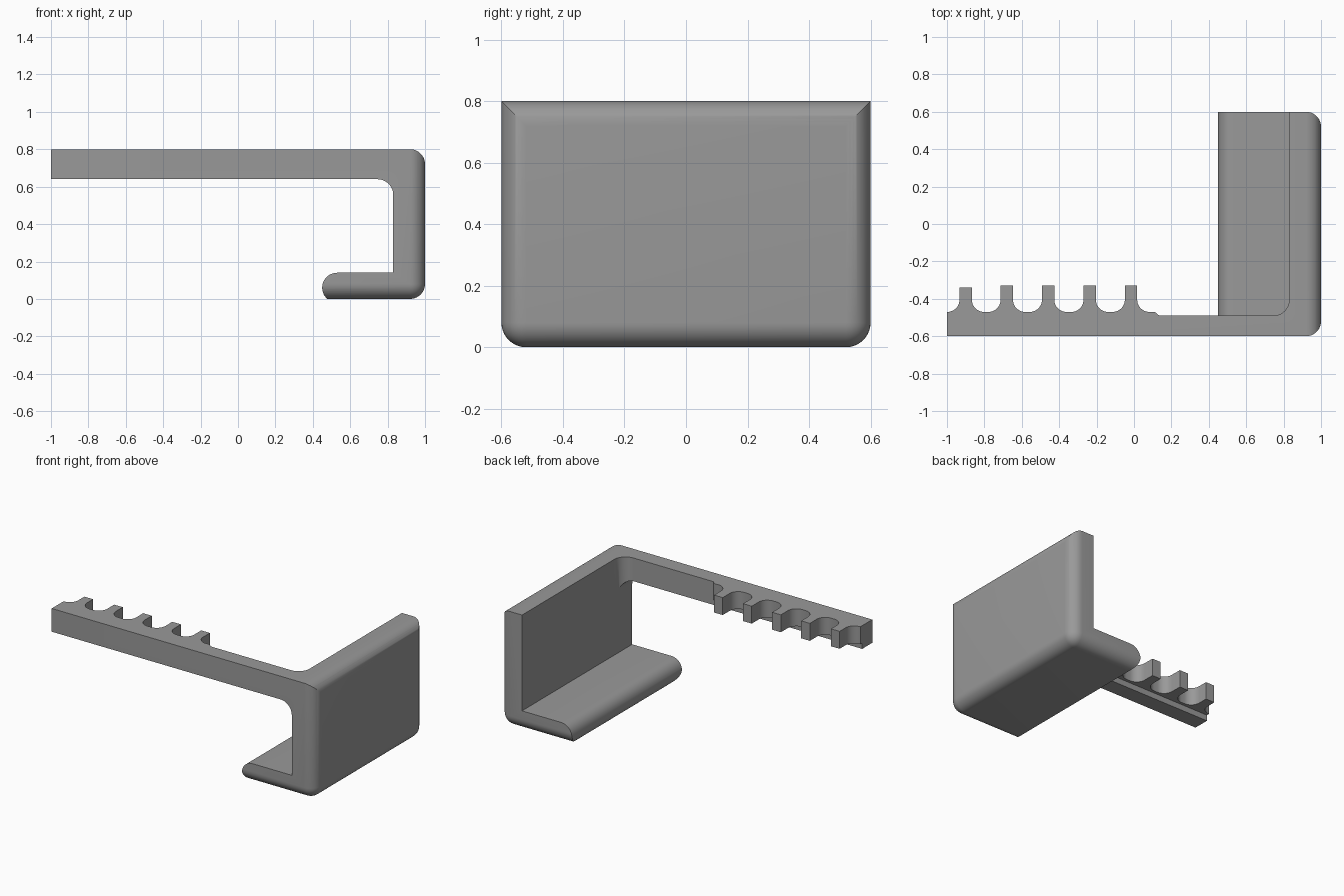
import bpy, bmesh, math

if "Cube" in bpy.data.objects:
    bpy.data.objects.remove(bpy.data.objects["Cube"])

grey = bpy.data.materials.new("mid grey")
grey.diffuse_color = (0.32, 0.32, 0.32, 1)
grey.use_nodes = True
grey.node_tree.nodes["Principled BSDF"].inputs["Base Color"].default_value = grey.diffuse_color


def arc(cx, cy, r, a0, a1, n=12):
    """Points on an arc, angles in degrees."""
    return [(cx + r * math.cos(math.radians(a0 + (a1 - a0) * i / n)),
             cy + r * math.sin(math.radians(a0 + (a1 - a0) * i / n))) for i in range(n + 1)]


def make_object(name, bm):
    bmesh.ops.recalc_face_normals(bm, faces=bm.faces)
    mesh = bpy.data.meshes.new(name)
    bm.to_mesh(mesh)
    bm.free()
    mesh.materials.append(grey)
    ob = bpy.data.objects.new(name, mesh)
    bpy.context.collection.objects.link(ob)
    return ob


def prism(name, pts, axis, lo, hi):
    """Extrude a profile along y (points are x, z) or z (points are x, y)."""
    bm = bmesh.new()
    place = (lambda p, d: (p[0], d, p[1])) if axis == "y" else (lambda p, d: (p[0], p[1], d))
    face = bm.faces.new([bm.verts.new(place(p, lo)) for p in pts])
    new = bmesh.ops.extrude_face_region(bm, geom=[face])["geom"]
    step = (0, hi - lo, 0) if axis == "y" else (0, 0, hi - lo)
    bmesh.ops.translate(bm, vec=step, verts=[v for v in new if isinstance(v, bmesh.types.BMVert)])
    return make_object(name, bm)


def boolean(ob, tool, operation):
    mod = ob.modifiers.new("cut", "BOOLEAN")
    mod.operation, mod.object, mod.solver = operation, tool, "EXACT"
    bpy.context.view_layer.objects.active = ob
    bpy.ops.object.modifier_apply(modifier=mod.name)
    bpy.data.objects.remove(tool)


def smooth(ob):
    bpy.ops.object.select_all(action="DESELECT")
    ob.select_set(True)
    bpy.context.view_layer.objects.active = ob
    bpy.ops.object.shade_smooth_by_angle(angle=math.radians(30))


# Outer block with rounded right and bottom edges, left tall for trimming
bm = bmesh.new()
bmesh.ops.create_cube(bm, size=1)
for v in bm.verts:
    v.co = (1 if v.co.x > 0 else -1, 0.6 if v.co.y > 0 else -0.6, 1.2 if v.co.z > 0 else 0)
rounded = []
for e in bm.edges:
    a, b = e.verts[0].co, e.verts[1].co
    right, bottom = a.x > 0 and b.x > 0, a.z == 0 and b.z == 0
    along_x, along_z = a.x != b.x, a.z != b.z
    if (right and (bottom or along_z)) or (bottom and along_x):
        rounded.append(e)
bmesh.ops.bevel(bm, geom=rounded, offset=0.08, segments=10, profile=0.5, affect="EDGES")
bracket = make_object("bracket", bm)

# Hooked side profile: arm, plate and round-tipped lip
hook = [(-1.1, 0.8)] + arc(0.92, 0.72, 0.08, 90, 0) + [(1.1, 0.715), (1.1, -0.1), (0.477, -0.1)]
hook += arc(0.53, 0.06, 0.08, 228.6, 90, 16) + [(0.83, 0.14)]
hook += arc(0.745, 0.555, 0.085, 0, 90) + [(-1.1, 0.64)]
boolean(bracket, prism("side_profile", hook, "y", -0.8, 0.8), "INTERSECT")

# Space behind the arm, with a fillet where arm meets plate
pocket = [(-1.2, -0.49)] + arc(0.745, -0.405, 0.085, -90, 0) + [(0.83, 0.8), (-1.2, 0.8)]
boolean(bracket, prism("rear_space", pocket, "z", 0.14, 1.4), "DIFFERENCE")
smooth(bracket)

# Row of teeth joined by scalloped hollows
r, base, half = 0.065, -0.47, 0.033
teeth = [(-1, -0.49), (-1, base)]
for i, cx in enumerate((-0.9, -0.68, -0.459, -0.237, -0.016)):
    tip = -0.34 if i == 0 else -0.33
    teeth += arc(cx - half - r, base + r, r, -90, 0, 10)
    teeth += [(cx - half, tip), (cx + half, tip)]
    teeth += arc(cx + half + r, base + r, r, 180, 270, 10)
teeth += arc(0.105, -0.49, 0.02, 90, 45, 3) + [(0.135, -0.49)]
smooth(prism("rack_teeth", teeth, "z", 0.68, 0.8))
